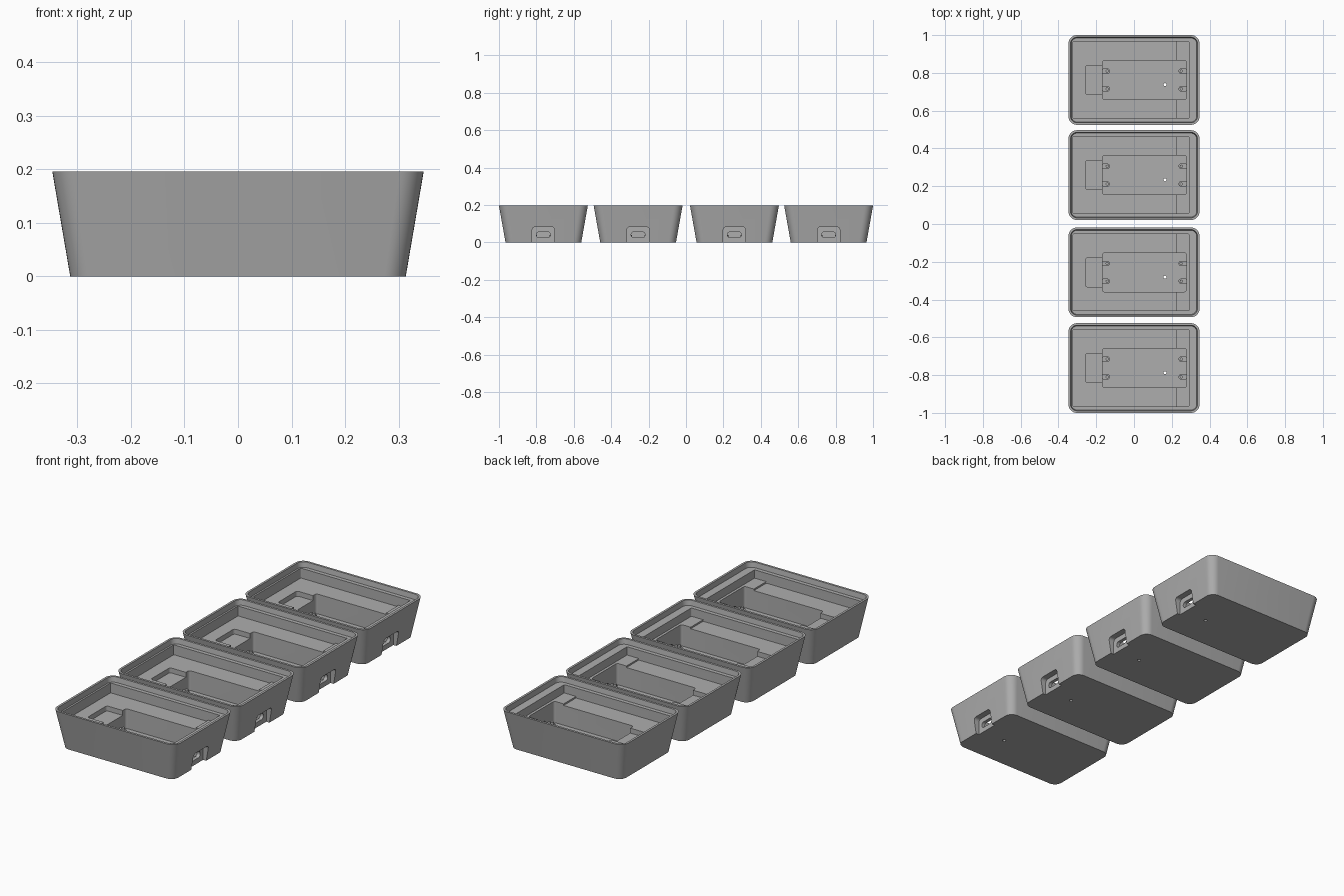
import bpy, bmesh, math

if "Cube" in bpy.data.objects:
    bpy.data.objects.remove(bpy.data.objects["Cube"])

grey = bpy.data.materials.new("plain grey")
grey.diffuse_color = (0.42, 0.42, 0.42, 1)
grey.use_nodes = True
grey.node_tree.nodes["Principled BSDF"].inputs["Base Color"].default_value = grey.diffuse_color


def rounded_rect(a0, a1, b0, b1, r, n=8):
    """Counter-clockwise outline of a rectangle with round corners."""
    pts = []
    for i, (ca, cb) in enumerate(((a1 - r, b1 - r), (a0 + r, b1 - r),
                                  (a0 + r, b0 + r), (a1 - r, b0 + r))):
        for k in range(n + 1):
            t = math.pi / 2 * (i + k / n)
            pts.append((ca + r * math.cos(t), cb + r * math.sin(t)))
    return pts


def loft(name, low, low_h, high, high_h, axis="z"):
    """Closed solid between two outlines, stacked along z or x."""
    bm = bmesh.new()
    rings = []
    for outline, h in ((low, low_h), (high, high_h)):
        rings.append([bm.verts.new((a, b, h) if axis == "z" else (h, a, b))
                      for a, b in outline])
    n = len(low)
    for i in range(n):
        j = (i + 1) % n
        bm.faces.new((rings[0][i], rings[0][j], rings[1][j], rings[1][i]))
    bm.faces.new(rings[0][::-1])
    bm.faces.new(rings[1])
    mesh = bpy.data.meshes.new(name)
    bm.to_mesh(mesh)
    bm.free()
    obj = bpy.data.objects.new(name, mesh)
    bpy.context.collection.objects.link(obj)
    mesh.materials.append(grey)
    return obj


def prism(name, rect, r, h0, h1, axis="z"):
    outline = rounded_rect(*rect, r)
    return loft(name, outline, h0, outline, h1, axis)


def finish(mesh):
    mesh.shade_smooth()
    mesh.set_sharp_from_angle(angle=math.radians(30))


H = 0.196
# Tapered outer body
body = loft("tray_body", rounded_rect(-0.3135, 0.3135, -0.2025, 0.2025, 0.04), 0,
            rounded_rect(-0.347, 0.347, -0.2375, 0.2375, 0.045), H)

cutters = [
    # Opening below the rim, down to the lid ledge
    loft("opening_cutter", rounded_rect(-0.332, 0.332, -0.2225, 0.2225, 0.032), 0.170,
         rounded_rect(-0.338, 0.338, -0.2285, 0.2285, 0.036), 0.21),
    # Main cavity with a slightly higher shelf at the port end
    prism("cavity_cutter", (-0.323, 0.225, -0.2025, 0.2025), 0.004, 0.12, 0.19),
    prism("shelf_cutter", (0.2, 0.291, -0.2025, 0.2025), 0.004, 0.128, 0.19),
    # Deep board pocket and shallow side pocket
    prism("board_pocket_cutter", (-0.167, 0.278, -0.103, 0.103), 0.012, 0.02, 0.18),
    prism("side_pocket_cutter", (-0.257, -0.15, -0.077, 0.077), 0.012, 0.095, 0.18),
    # Port recess, port slot and floor hole
    prism("port_recess_cutter", (-0.06, 0.06, -0.05, 0.082), 0.016, 0.296, 0.4, "x"),
    prism("port_slot_cutter", (-0.037, 0.037, 0.025, 0.056), 0.0145, 0.25, 0.35, "x"),
    prism("floor_hole_cutter", (0.156, 0.172, -0.033, -0.017), 0.0079, -0.05, 0.05),
]
for c in cutters:
    c.hide_render = True
    mod = body.modifiers.new(c.name, "BOOLEAN")
    mod.operation, mod.solver, mod.object = "DIFFERENCE", "EXACT", c

# Keep the cut result and remove the cutters
bpy.context.view_layer.update()
graph = bpy.context.evaluated_depsgraph_get()
tray_mesh = bpy.data.meshes.new_from_object(body.evaluated_get(graph))
for o in [body] + cutters:
    bpy.data.objects.remove(o)
finish(tray_mesh)

# Board supports joined to the pocket ends, each with a small pin
parts = [("tray", tray_mesh)]
for sy in (-0.047, 0.047):
    for x0, x1, px in ((-0.172, -0.128, -0.142), (0.236, 0.283, 0.25)):
        support = prism("support", (x0, x1, sy - 0.014, sy + 0.014), 0.0135, 0.015, 0.04)
        pin = prism("pin", (px - 0.008, px + 0.008, sy - 0.008, sy + 0.008),
                    0.0079, 0.035, 0.052)
        for o in (support, pin):
            finish(o.data)
            parts.append(("board_" + o.name, o.data))
            bpy.data.objects.remove(o)

# Row of four trays
for i, y in enumerate((-0.7625, -0.256, 0.259, 0.7625)):
    for name, mesh in parts:
        obj = bpy.data.objects.new(f"{name}_{i + 1}", mesh)
        obj.location.y = y
        bpy.context.collection.objects.link(obj)
